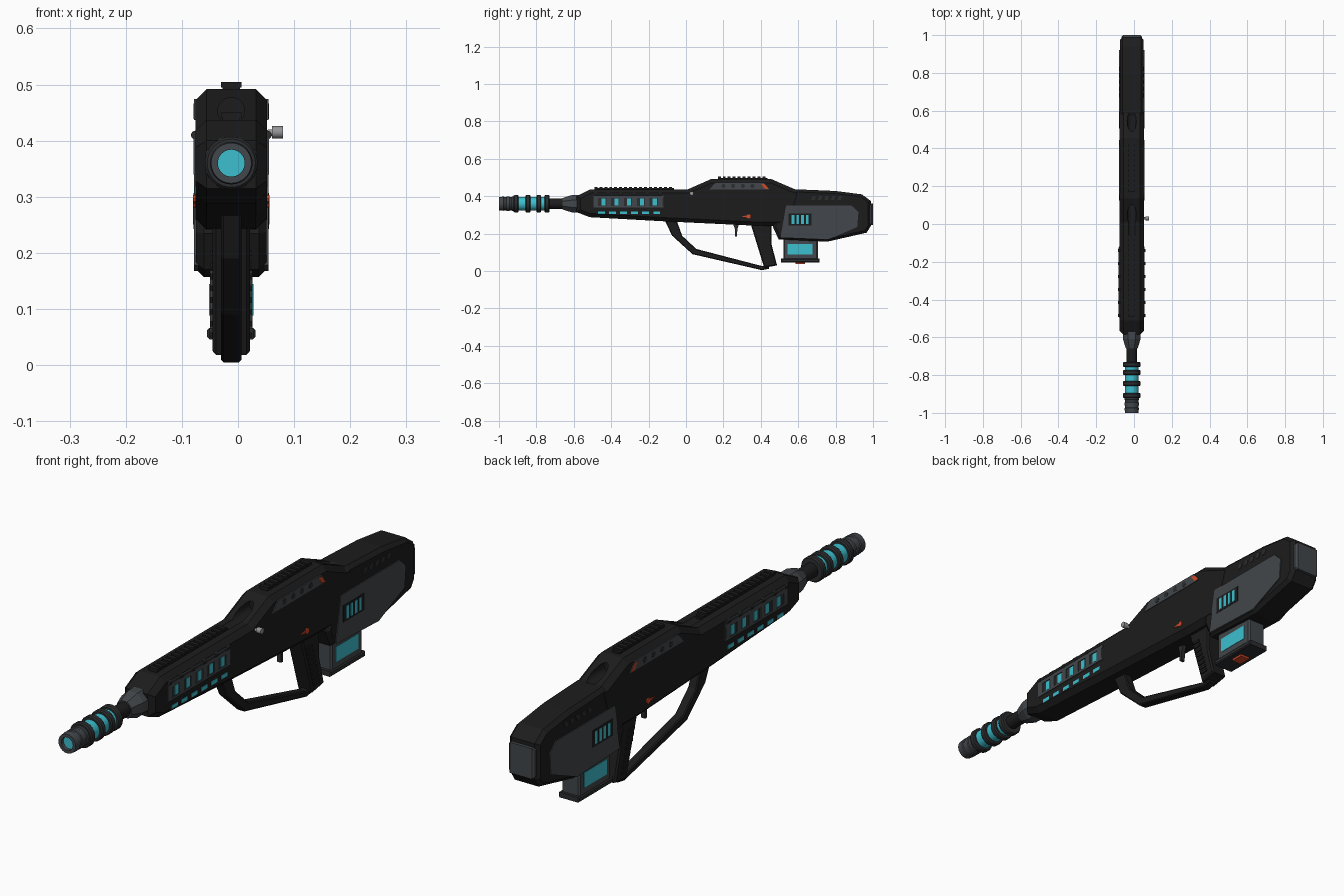
import bpy, bmesh, math
from mathutils import Vector, Matrix

if "Cube" in bpy.data.objects:
    bpy.data.objects.remove(bpy.data.objects["Cube"])

CX = -0.012    # centre plane of the body
BORE = 0.36    # height of the barrel axis


def material(name, r, g, b):
    m = bpy.data.materials.new(name)
    m.use_nodes = True
    m.diffuse_color = (r, g, b, 1)
    m.node_tree.nodes["Principled BSDF"].inputs["Base Color"].default_value = (r, g, b, 1)
    return m


BLACK = material("black", 0.012, 0.012, 0.012)
CHARCOAL = material("charcoal", 0.025, 0.026, 0.028)
GREY = material("slate grey", 0.055, 0.062, 0.07)
STEEL = material("steel", 0.3, 0.3, 0.31)
CYAN = material("cyan", 0.045, 0.52, 0.62)
ORANGE = material("orange", 0.62, 0.065, 0.02)


def finish(name, bm, mat, smooth=False):
    bmesh.ops.recalc_face_normals(bm, faces=bm.faces)
    me = bpy.data.meshes.new(name)
    bm.to_mesh(me)
    bm.free()
    me.materials.append(mat)
    ob = bpy.data.objects.new(name, me)
    bpy.context.collection.objects.link(ob)
    bpy.ops.object.select_all(action='DESELECT')
    bpy.context.view_layer.objects.active = ob
    ob.select_set(True)
    if smooth:
        bpy.ops.object.shade_smooth_by_angle(angle=math.radians(35))
    return ob


def prism(name, pts, x0, x1, mat, chamfer=0.0):
    """Side outline (y, z) spanning x0..x1 off the centre plane, cap edges chamfered."""
    bm = bmesh.new()
    caps = [bm.faces.new([bm.verts.new((CX + x, y, z)) for y, z in pts]) for x in (x0, x1)]
    n = len(pts)
    a, b = (list(f.verts) for f in caps)
    rim = [e for f in caps for e in f.edges]
    for i in range(n):
        j = (i + 1) % n
        bm.faces.new((a[i], a[j], b[j], b[i]))
    if chamfer:
        bmesh.ops.recalc_face_normals(bm, faces=bm.faces)
        bmesh.ops.bevel(bm, geom=rim, offset=chamfer, segments=1, affect='EDGES')
    return finish(name, bm, mat)


def box(name, y0, y1, z0, z1, x0, x1, mat, chamfer=0.0):
    return prism(name, [(y0, z0), (y1, z0), (y1, z1), (y0, z1)], x0, x1, mat, chamfer)


def lathe(name, profile, mat, segs=32, turn=0.0):
    """Revolve (y, radius) points around the bore."""
    bm = bmesh.new()
    vs = [bm.verts.new((CX, y, BORE + r)) for y, r in profile]
    es = [bm.edges.new(p) for p in zip(vs, vs[1:])]
    axis = Vector((CX, 0, BORE))
    bmesh.ops.rotate(bm, verts=vs, cent=axis, matrix=Matrix.Rotation(turn, 3, 'Y'))
    bmesh.ops.spin(bm, geom=vs + es, cent=axis, axis=(0, 1, 0), angle=math.tau, steps=segs)
    bmesh.ops.remove_doubles(bm, verts=bm.verts, dist=1e-5)
    return finish(name, bm, mat, segs > 8)


def rod(name, p, q, r, mat, segs=16):
    p, q = Vector(p) + Vector((CX, 0, 0)), Vector(q) + Vector((CX, 0, 0))
    d = q - p
    bm = bmesh.new()
    bmesh.ops.create_cone(bm, cap_ends=True, segments=segs, radius1=r, radius2=r, depth=d.length,
                          matrix=Matrix.Translation((p + q) / 2) @ d.to_track_quat('Z', 'Y').to_matrix().to_4x4())
    return finish(name, bm, mat, True)


# Receiver with handguard and raised carry hump
receiver = prism("receiver", [(-.585, .315), (-.515, .288), (-.1, .265), (.36, .243), (.56, .24), (.62, .43),
                              (.58, .438), (.455, .492), (.135, .492), (.01, .437), (-.51, .437), (-.585, .4)],
                 -.064, .064, BLACK, .02)
# Sighting scoops in both slopes of the hump
for y0, y1 in ((-.06, .12), (.47, .66)):
    cutter = rod("scoop_cutter", (0, y0, .453), (0, y1, .453), .024, BLACK, 24)
    cutter.hide_render = True
    mod = receiver.modifiers.new("scoop", 'BOOLEAN')
    mod.operation, mod.object, mod.solver = 'DIFFERENCE', cutter, 'EXACT'
    bpy.context.view_layer.objects.active = receiver
    bpy.ops.object.modifier_apply(modifier=mod.name)
    bpy.data.objects.remove(cutter)

# Stock and butt plate
prism("stock", [(.465, .235), (.495, .17), (.755, .157), (.965, .205), (.988, .24), (.988, .375),
                (.94, .41), (.8, .428), (.59, .437), (.5, .4)], -.063, .063, BLACK, .014)
box("butt_plate", .96, 1.0, .245, .36, -.054, .054, GREY, .008)

# Top rails with teeth
for name, y0, y1, z in (("front_rail", -.49, -.065, .434), ("hump_rail", .17, .435, .489)):
    box(name, y0, y1, z, z + .009, -.016, .016, BLACK)
    count = round((y1 - y0) / .026)
    step = (y1 - y0) / count
    for i in range(count):
        y = y0 + i * step
        box(name + "_tooth", y, y + step * .6, z + .006, z + .016, -.018, .018, BLACK)

# Pistol grip with ribs, and the large hand guard
prism("grip", [(.345, .255), (.418, .018), (.487, .03), (.458, .14), (.458, .255)], -.033, .033, BLACK, .006)
for i in range(8):
    z = .048 + i * .021
    y = .412 - i * .0063
    box("grip_rib", y + .006, y + .04, z, z + .01, -.037, .037, BLACK)
prism("hand_guard", [(-.115, .275), (-.075, .19), (.035, .09), (.405, .005), (.445, .012), (.44, .03), (.405, .027),
                     (.055, .118), (-.02, .188), (-.05, .27)], -.018, .018, BLACK, .004)
prism("trigger", [(.25, .255), (.285, .255), (.275, .225), (.272, .185), (.262, .185), (.262, .225)],
      -.008, .008, CHARCOAL)

# Magazine
box("magazine", .52, .705, .06, .19, -.038, .038, GREY, .006)
box("magazine_base", .508, .715, .046, .066, -.043, .043, CHARCOAL, .004)
box("magazine_catch", .585, .635, .038, .05, -.02, .02, ORANGE)

# Barrel, glowing coil and muzzle
lathe("collar", [(-.66, 0), (-.66, .033), (-.635, .042), (-.61, .05), (-.57, .05), (-.57, 0)],
      GREY, 8, math.pi / 8)
lathe("barrel", [(-.75, .027), (-.65, .027)], BLACK)
lathe("coil", [(-.91, .036), (-.74, .036)], CYAN)
for y in (-.908, -.845, -.787, -.743):
    lathe("coil_ring", [(y - .013, .034), (y - .013, .043), (y - .008, .047), (y + .008, .047),
                        (y + .013, .043), (y + .013, .024)], CHARCOAL)
lathe("muzzle", [(-.985, .024), (-1, .024), (-1, .036), (-.975, .038), (-.972, .035), (-.962, .035), (-.96, .038),
                 (-.945, .038), (-.942, .035), (-.932, .035), (-.93, .038), (-.91, .038)], GREY)
lathe("muzzle_lens", [(-.987, 0), (-.987, .025)], CYAN)

# Cocking handle on the left side
rod("handle_stem", (.055, .03, .412), (.078, .03, .415), .006, STEEL, 12)
rod("handle_knob", (.073, .03, .415), (.092, .03, .415), .011, STEEL, 12)

# Details on both sides
for s in (-1, 1):
    def side(name, y0, y1, z0, z1, out, mat):
        return box(name, y0, y1, z0, z1, s * .055, s * out, mat)

    # Handguard window with rods, coil slots and a row of lights
    side("window_back", -.495, -.12, .345, .412, .0645, CHARCOAL)
    side("window_sill", -.495, -.12, .34, .349, .067, GREY)
    side("window_head", -.495, -.12, .39, .404, .067, GREY)
    rod("window_rod", (s * .064, -.49, .41), (s * .064, -.125, .41), .005, GREY, 10)
    for i in range(6):
        y = -.485 + i * .069
        side("window_post", y - .01, y + .015, .345, .404, .067, GREY)
        rod("rod_clamp", (s * .064, y - .008, .41), (s * .064, y + .008, .41), .008, CHARCOAL, 10)
    for i in range(5):
        y = -.441 + i * .0685
        side("window_glow", y - .011, y + .011, .351, .387, .0655, CYAN)
    for i in range(6):
        y = -.452 + i * .059
        side("handguard_light", y - .018, y + .018, .304, .319, .0652, CYAN)

    # Hump panel with studs and orange slash
    prism("hump_panel", [(.125, .437), (.16, .474), (.415, .474), (.445, .437)], s * .055, s * .0665, GREY)
    for i in range(4):
        y = .2 + i * .052
        rod("hump_stud", (s * .06, y, .455), (s * .0675, y, .455), .011, CHARCOAL, 12)
    prism("hump_slash", [(.4, .466), (.418, .466), (.443, .439), (.422, .439)], s * .055, s * .0675, ORANGE)

    # Safety selector
    rod("selector_hub", (s * .06, .335, .292), (s * .068, .335, .292), .011, ORANGE, 12)
    prism("selector_lever", [(.295, .292), (.33, .298), (.33, .286)], s * .055, s * .067, ORANGE)

    # Stock panel with glowing vent, and slots above
    prism("stock_panel", [(.505, .178), (.535, .35), (.885, .35), (.922, .315), (.915, .235), (.76, .168)],
          s * .055, s * .0665, GREY)
    side("vent_back", .548, .672, .243, .307, .0675, BLACK)
    for i in range(4):
        y = .572 + i * .0255
        side("vent_bar", y - .007, y + .007, .251, .299, .0685, CYAN)
    for i in range(5):
        y = .67 + i * .035
        prism("stock_slot", [(y, .38), (y + .018, .38), (y + .024, .4), (y + .006, .4)],
              s * .055, s * .0645, CHARCOAL)

    # Magazine window
    box("magazine_window", .543, .677, .088, .145, s * .03, s * .0395, CYAN)
